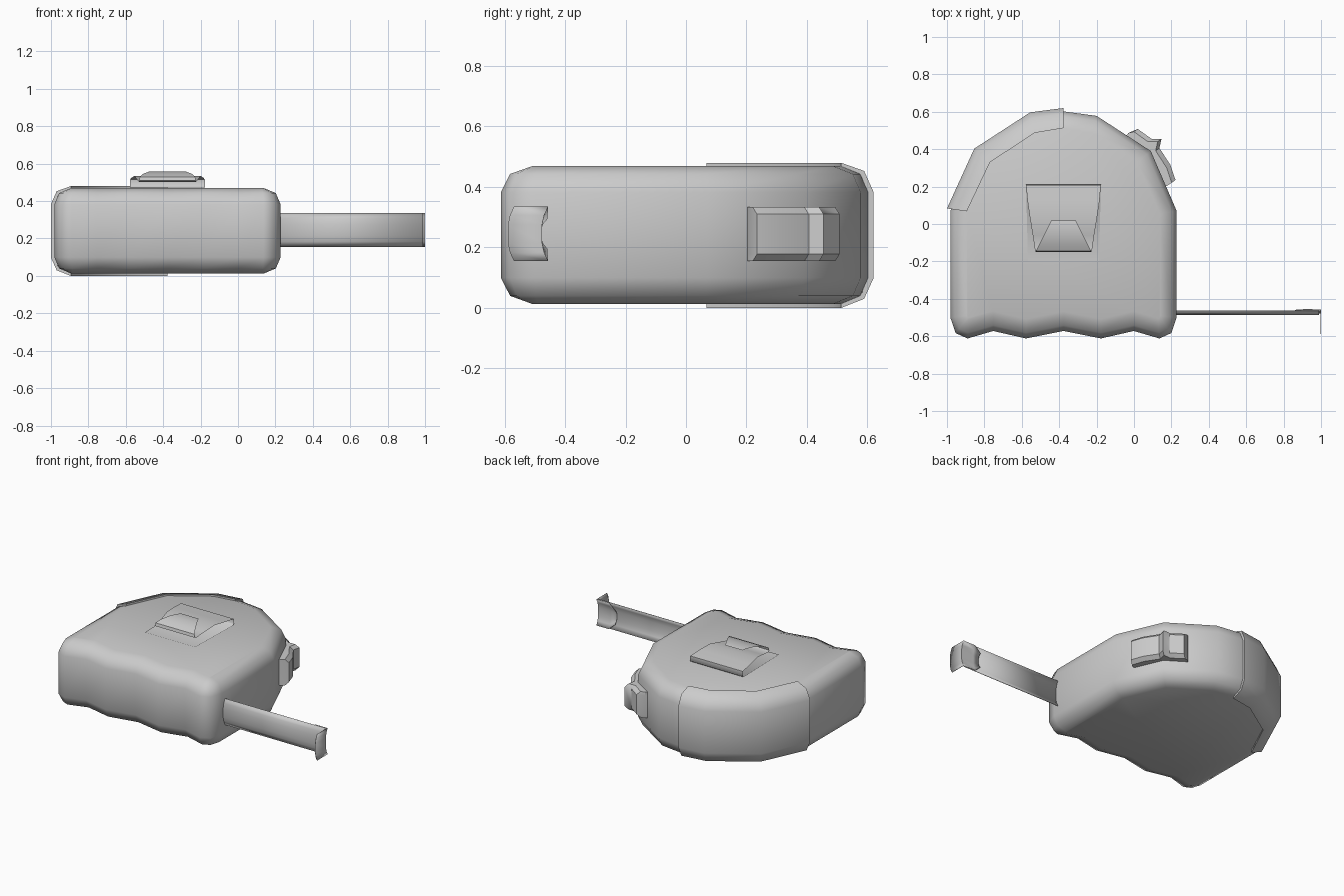
import bpy, bmesh, math

if "Cube" in bpy.data.objects:
    bpy.data.objects.remove(bpy.data.objects["Cube"])

CX = -0.377  # symmetry line of the case


def loft(name, rows, closed=False, caps=False, angle=50, thickness=0.0):
    """Skin a list of equal-length point rows into one mesh object."""
    bm = bmesh.new()
    grid = [[bm.verts.new(p) for p in row] for row in rows]
    n = len(rows[0])
    for a, b in zip(grid, grid[1:]):
        for i in range(n if closed else n - 1):
            j = (i + 1) % n
            bm.faces.new((a[i], a[j], b[j], b[i]))
    if caps:
        bm.faces.new(grid[0][::-1])
        bm.faces.new(grid[-1])
    bmesh.ops.recalc_face_normals(bm, faces=bm.faces)
    me = bpy.data.meshes.new(name)
    bm.to_mesh(me)
    bm.free()
    ob = bpy.data.objects.new(name, me)
    bpy.context.collection.objects.link(ob)
    if thickness:
        mod = ob.modifiers.new("thickness", 'SOLIDIFY')
        mod.thickness = thickness
        mod.offset = 0
    bpy.ops.object.select_all(action='DESELECT')
    bpy.context.view_layer.objects.active = ob
    ob.select_set(True)
    bpy.ops.object.shade_smooth_by_angle(angle=math.radians(angle))
    return ob


def lerp(a, b, t):
    return tuple(p + (q - p) * t for p, q in zip(a, b))


def mirrored(half):
    return half + [(-x, y) for x, y in half[-2:0:-1]]


# Case: half outlines of the wall and of the flat face, grip waves at the front
wall = [(0, -.572), (.2, -.612), (.376, -.572), (.513, -.612), (.577, -.583),
        (.605, -.5), (.605, .07), (.467, .39), (.177, .578), (0, .602)]
face = [(0, -.468), (.2, -.508), (.376, -.466), (.505, -.508), (.513, -.503),
        (.516, -.49), (.516, .055), (.395, .328), (.152, .487), (0, .511)]
levels = [(1, .013), (.29, .04), (0, .1), (0, .382), (.29, .443), (1, .469)]
outer, inner = mirrored(wall), mirrored(face)
rows = []
for t, z in levels:
    ring = [lerp(o, i, t) for o, i in zip(outer, inner)]
    rows.append([(CX + x, y, z) for x, y in ring])
loft("case", rows, closed=True, caps=True)

# Rubber bumper wrapped over the back left quarter
b_out = [(-.623, .083), (-.477, .403), (-.178, .597), (0, .62)]
b_in = [(-.517, .068), (-.393, .33), (-.154, .487), (0, .513)]
b_levels = [(1, .02), (1, 0), (.29, .03), (0, .098), (0, .384), (.29, .453),
            (1, .48), (1, .46)]
rows = []
for o, i in zip(b_out, b_in):
    row = [(CX + lerp(o, i, t)[0], lerp(o, i, t)[1], z) for t, z in b_levels]
    # inner side of the shell, tucked inside the case
    for t, z in ((.35, .43), (.25, .38), (.25, .1), (.35, .05)):
        x, y = lerp(o, i, t)
        row.append((CX + x, y, z))
    rows.append(row)
loft("bumper", rows, closed=True, caps=True)

# Tape blade, curved across its width
section = [(-.465, .155), (-.478, .183), (-.485, .215), (-.485, .275),
           (-.478, .307), (-.465, .335)]
loft("tape_blade", [[(x, y, z) for y, z in section] for x in (.15, .99)],
     thickness=.003)

# Hook: tab on the blade, then bent down over its end
rows = []
for x, dy, s in ((.86, .005, .55), (.905, .008, 1), (.998, .008, 1), (.998, -.104, 1)):
    rows.append([(x, y + dy, .245 + (z - .245) * s) for y, z in section])
loft("end_hook", rows, angle=30, thickness=.003)

# Belt clip: one folded sheet, (y, z, half width)
clip = [(-.197, .473, .19), (.2, .473, .2), (.21, .483, .2), (.208, .515, .2),
        (.12, .525, .192), (.025, .534, .178), (-.06, .518, .164),
        (-.135, .503, .153), (-.15, .51, .15), (-.145, .53, .148),
        (-.11, .546, .13), (-.05, .557, .1), (0, .556, .075), (.02, .552, .065)]
loft("belt_clip", [[(CX - w, y, z), (CX + w, y, z)] for y, z, w in clip])

# Lock button on the sloped shoulder: outline in plan, chamfered top and bottom
button = [(-.03, .487), (.02, .508), (.094, .455), (.147, .455), (.136, .406),
          (.195, .315), (.222, .235), (.174, .203), (.11, .2), (-.07, .43)]
rows = []
for z, pull in ((.155, .025), (.178, 0), (.31, 0), (.333, .025)):
    ring = []
    for k, (x, y) in enumerate(button):
        p = pull if 1 <= k <= 6 else 0
        ring.append((x - .81 * p, y - .58 * p, z))
    rows.append(ring)
loft("lock_button", rows, closed=True, caps=True, angle=35)
